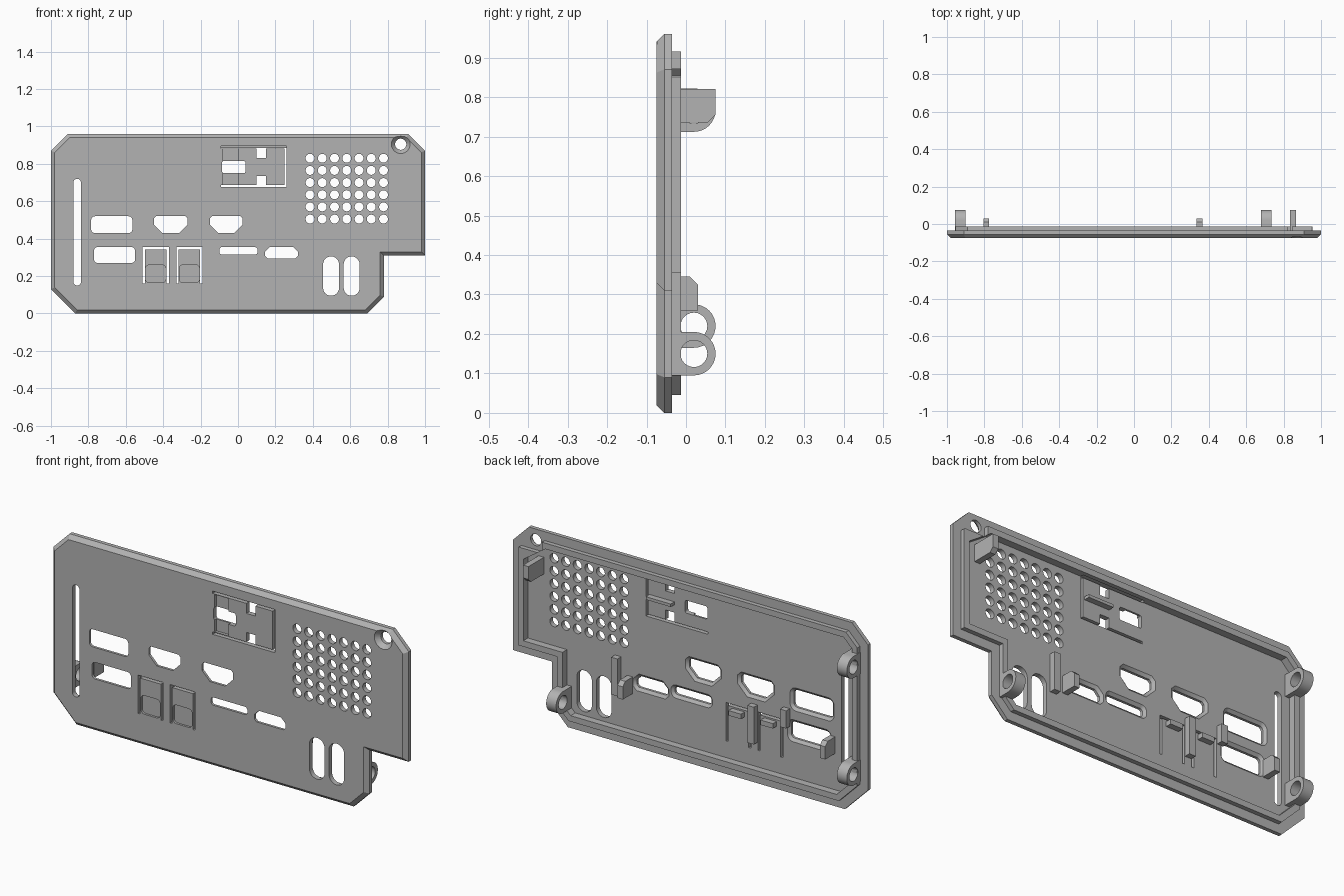
import bpy, bmesh, math
from mathutils import Vector

if "Cube" in bpy.data.objects:
    bpy.data.objects.remove(bpy.data.objects["Cube"])

grey = bpy.data.materials.new("plain grey")
grey.use_nodes = True
grey.diffuse_color = (0.45, 0.45, 0.45, 1)
grey.node_tree.nodes["Principled BSDF"].inputs["Base Color"].default_value = grey.diffuse_color

FRONT, FLOOR, FLANGE, LIP = -0.075, -0.05, -0.035, -0.013


# --- profile helpers ---
def inset(pts, d):
    """Mitred offset of a counter-clockwise outline; negative d grows it."""
    out = []
    for i, p in enumerate(pts):
        b = Vector(p)
        e1 = (b - Vector(pts[i - 1])).normalized()
        e2 = (Vector(pts[(i + 1) % len(pts)]) - b).normalized()
        n1, n2 = Vector((-e1.y, e1.x)), Vector((-e2.y, e2.x))
        out.append(tuple(b + (n1 + n2) * d / (1 + n1.dot(n2))))
    return out


def rect(x0, x1, z0, z1):
    return [(x0, z0), (x1, z0), (x1, z1), (x0, z1)]


def rounded(x0, x1, z0, z1, bottom, top=None, seg=6):
    """Rounded rectangle; seg=1 gives chamfered corners."""
    top = top or bottom
    corners = [(x1 - bottom, z0 + bottom, bottom, -90), (x1 - top, z1 - top, top, 0),
               (x0 + top, z1 - top, top, 90), (x0 + bottom, z0 + bottom, bottom, 180)]
    pts = []
    for cx, cz, r, start in corners:
        for k in range(seg + 1):
            a = math.radians(start + 90 * k / seg)
            pts.append((cx + r * math.cos(a), cz + r * math.sin(a)))
    return pts


def circle(cx, cz, r, n=24):
    return [(cx + r * math.cos(math.tau * k / n), cz + r * math.sin(math.tau * k / n))
            for k in range(n)]


def arch(x0, x1, z0, z1, w):
    """Thin three-sided slit, open at the bottom."""
    return [(x0, z0), (x0, z1), (x1, z1), (x1, z0), (x1 - w, z0),
            (x1 - w, z1 - w), (x0 + w, z1 - w), (x0 + w, z0)]


def through(pts, y0=-0.1, y1=0.1):
    return [(pts, y0), (pts, y1)]


# --- solid helpers ---
def build(name, lofts, axis="y"):
    """One object from lofts, each a list of (outline, depth) sections."""
    bm = bmesh.new()
    for sections in lofts:
        rings = [[bm.verts.new((u, w, v) if axis == "y" else (w, u, v)) for u, v in pts]
                 for pts, w in sections]
        n = len(rings[0])
        for a, b in zip(rings, rings[1:]):
            for i in range(n):
                j = (i + 1) % n
                bm.faces.new((a[i], a[j], b[j], b[i]))
        bm.faces.new(rings[0][::-1])
        bm.faces.new(rings[-1])
    bmesh.ops.recalc_face_normals(bm, faces=bm.faces)
    mesh = bpy.data.meshes.new(name)
    bm.to_mesh(mesh)
    bm.free()
    mesh.materials.append(grey)
    obj = bpy.data.objects.new(name, mesh)
    bpy.context.collection.objects.link(obj)
    return obj


def activate(obj):
    bpy.ops.object.select_all(action="DESELECT")
    obj.select_set(True)
    bpy.context.view_layer.objects.active = obj


def cut(obj, lofts, axis="y"):
    cutter = build("cutter", lofts, axis)
    cutter.hide_render = True
    mod = obj.modifiers.new("cut", "BOOLEAN")
    mod.operation, mod.solver, mod.object = "DIFFERENCE", "EXACT", cutter
    activate(obj)
    bpy.ops.object.modifier_apply(modifier=mod.name)
    bpy.data.objects.remove(cutter)


parts = []

# Panel with a bevelled front edge and a hollow back
outline = [(-0.87, 0), (0.69, 0), (0.78, 0.09), (0.78, 0.31), (1, 0.31),
           (1, 0.87), (0.91, 0.96), (-0.91, 0.96), (-1, 0.87), (-1, 0.13)]
panel = build("panel", [[(inset(outline, 0.02), FRONT), (outline, -0.055), (outline, FLANGE)]])
hollow = inset(outline, 0.075)
hollow[5:7] = [(0.925, 0.80), (0.80, 0.885)]
cut(panel, [through(hollow, FLOOR)])

# Raised lip round the back, interrupted at the screw corner
lip = build("back_lip", [[(inset(outline, 0.045), FLANGE), (inset(outline, 0.045), LIP)]])
cut(lip, [through(hollow)])
cut(lip, [through(rect(0.82, 1.1, 0.855, 1.1))])
parts += [panel, lip]

# Port openings, flared on the inside
ports = [rounded(-0.785, -0.565, 0.43, 0.52, 0.02),
         rounded(-0.77, -0.55, 0.27, 0.355, 0.02),
         rounded(-0.45, -0.27, 0.43, 0.52, 0.045, 0.012, 1),
         rounded(-0.15, 0.025, 0.43, 0.52, 0.045, 0.012, 1),
         rounded(-0.10, 0.105, 0.315, 0.355, 0.015),
         rounded(0.145, 0.32, 0.295, 0.355, 0.012, 0.025, 1)]
holes = [[(p, -0.1), (p, -0.062), (inset(p, -0.014), FLOOR), (inset(p, -0.014), 0)] for p in ports]

# Long slots
for x0, x1, z0, z1 in [(-0.88, -0.84, 0.15, 0.72), (0.455, 0.54, 0.095, 0.305),
                       (0.565, 0.65, 0.095, 0.305)]:
    holes.append(through(rounded(x0, x1, z0, z1, (x1 - x0) * 0.49)))

# Speaker grille
for col in range(7):
    for row in range(6):
        holes.append(through(circle(0.385 + 0.0655 * col, 0.505 + 0.065 * row, 0.024, 16)))

# Countersunk screw hole
holes.append([(circle(0.87, 0.905, r), y) for r, y in
              [(0.05, -0.1), (0.05, FRONT), (0.03, -0.052), (0.03, 0)]])

# Slits round the two push buttons and the sliding switch
buttons = (-0.51, -0.33)
for x in buttons:
    holes.append(through(arch(x, x + 0.14, 0.16, 0.355, 0.012)))
holes.append(through([(b, a) for a, b in arch(0.675, 0.895, -0.09, 0.26, 0.012)]))
holes.append(through(rounded(-0.085, 0.04, 0.75, 0.815, 0.01)))
cut(panel, holes)

# Finger recesses and switch notches
details = [through(rounded(x + 0.016, x + 0.124, 0.165, 0.26, 0.02), y1=-0.064) for x in buttons]
details.append(through(rect(-0.08, 0, 0.69, 0.88), y1=-0.06))
details += [through(rect(0.10, 0.15, z, z + 0.055)) for z in (0.68, 0.832)]
cut(panel, details)

# Hinge loops on the back
for name, x, z in [("upper_right_loop", -0.93, 0.767), ("lower_right_loop", -0.93, 0.22),
                   ("lower_left_loop", 0.707, 0.15)]:
    profile = [(FLOOR, z - 0.055)]
    for k in range(17):
        a = math.pi * (k / 16 - 0.5)
        profile.append((0.02 + 0.055 * math.cos(a), z + 0.055 * math.sin(a)))
    profile.append((FLOOR, z + 0.055))
    loop = build(name, [[(profile, x - 0.028), (profile, x + 0.028)]], "x")
    cut(loop, [through(circle(0.02, z, 0.034), x - 0.1, x + 0.1)], "x")
    parts.append(loop)

# Tall clip and two short clips with chamfered ends
tall = [(FLOOR, 0.735), (0.055, 0.735), (0.075, 0.755), (0.075, 0.82), (FLOOR, 0.82)]
parts.append(build("tall_clip", [[(tall, 0.835), (tall, 0.865)]], "x"))
short = [(FLOOR, 0.26), (0.03, 0.26), (0.03, 0.325), (0.01, 0.345), (FLOOR, 0.345)]
for name, x in [("right_short_clip", -0.79), ("left_short_clip", 0.35)]:
    parts.append(build(name, [[(short, x - 0.015), (short, x + 0.015)]], "x"))

# Low ribs and button stops inside
ribs = [rect(0.40, 0.435, 0.24, 0.43), rect(-0.368, -0.332, 0.20, 0.39),
        rect(-0.55, -0.515, 0.33, 0.42), rect(0.10, 0.24, 0.775, 0.79)]
ribs += [rect(x + 0.035, x + 0.105, 0.31, 0.335) for x in buttons]
parts.append(build("inner_ribs", [through(r, FLOOR - 0.002, -0.02) for r in ribs]))

for obj in parts:
    activate(obj)
    bpy.ops.object.shade_smooth_by_angle(angle=math.radians(30))
